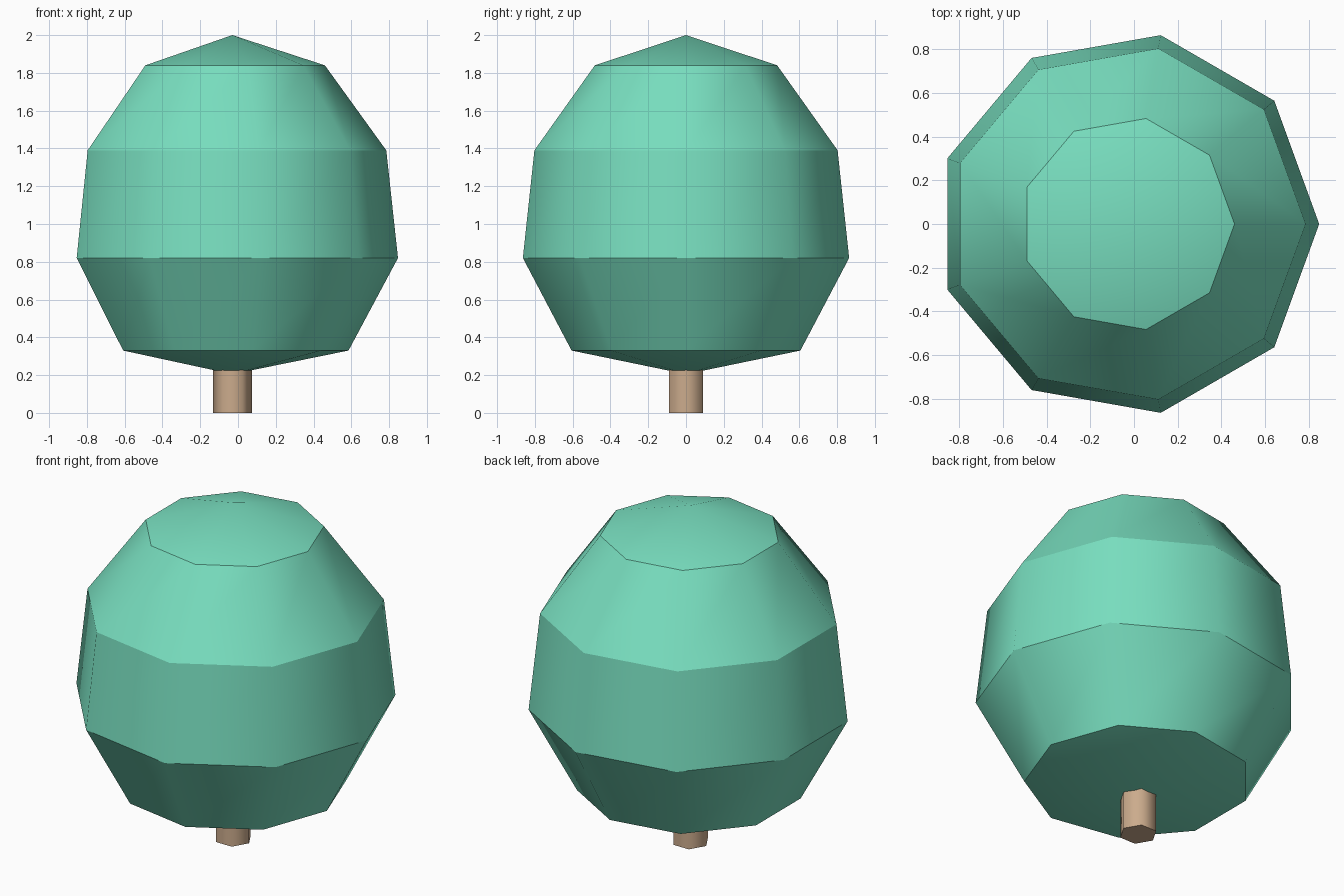
import bpy, bmesh, math

if "Cube" in bpy.data.objects:
    bpy.data.objects.remove(bpy.data.objects["Cube"])

CX = -0.03  # trunk axis


def material(name, rgb):
    m = bpy.data.materials.new(name)
    m.diffuse_color = (*rgb, 1)
    m.use_nodes = True
    m.node_tree.nodes["Principled BSDF"].inputs["Base Color"].default_value = m.diffuse_color
    return m


def lathe(name, profile, sides, mat):
    """Low-poly turned shape: smooth around the axis, sharp along each ring."""
    bm = bmesh.new()
    rings = []
    for r, z in profile:
        if r == 0:
            rings.append([bm.verts.new((CX, 0, z))] * sides)
        else:
            rings.append([bm.verts.new((CX + r * math.cos(math.tau * i / sides),
                                        r * math.sin(math.tau * i / sides), z))
                          for i in range(sides)])
    for a, b in zip(rings, rings[1:]):
        for i in range(sides):
            j = (i + 1) % sides
            bm.faces.new(dict.fromkeys((a[i], a[j], b[j], b[i]))).smooth = True
    for e in bm.edges:
        if abs(e.verts[0].co.z - e.verts[1].co.z) < 1e-5:
            e.smooth = False
    bmesh.ops.recalc_face_normals(bm, faces=bm.faces[:])
    me = bpy.data.meshes.new(name)
    bm.to_mesh(me)
    bm.free()
    me.materials.append(mat)
    ob = bpy.data.objects.new(name, me)
    bpy.context.collection.objects.link(ob)
    return ob


# Nine-sided leafy crown
lathe("crown", [(0, 0.205), (0.615, 0.33), (0.877, 0.82), (0.815, 1.39),
                (0.49, 1.84), (0, 2.0)], 9,
      material("leaf green", (0.188, 0.73, 0.52)))

# Six-sided trunk
lathe("trunk", [(0, 0), (0.103, 0), (0.103, 0.24), (0, 0.24)], 6,
      material("bark tan", (0.60, 0.41, 0.264)))
